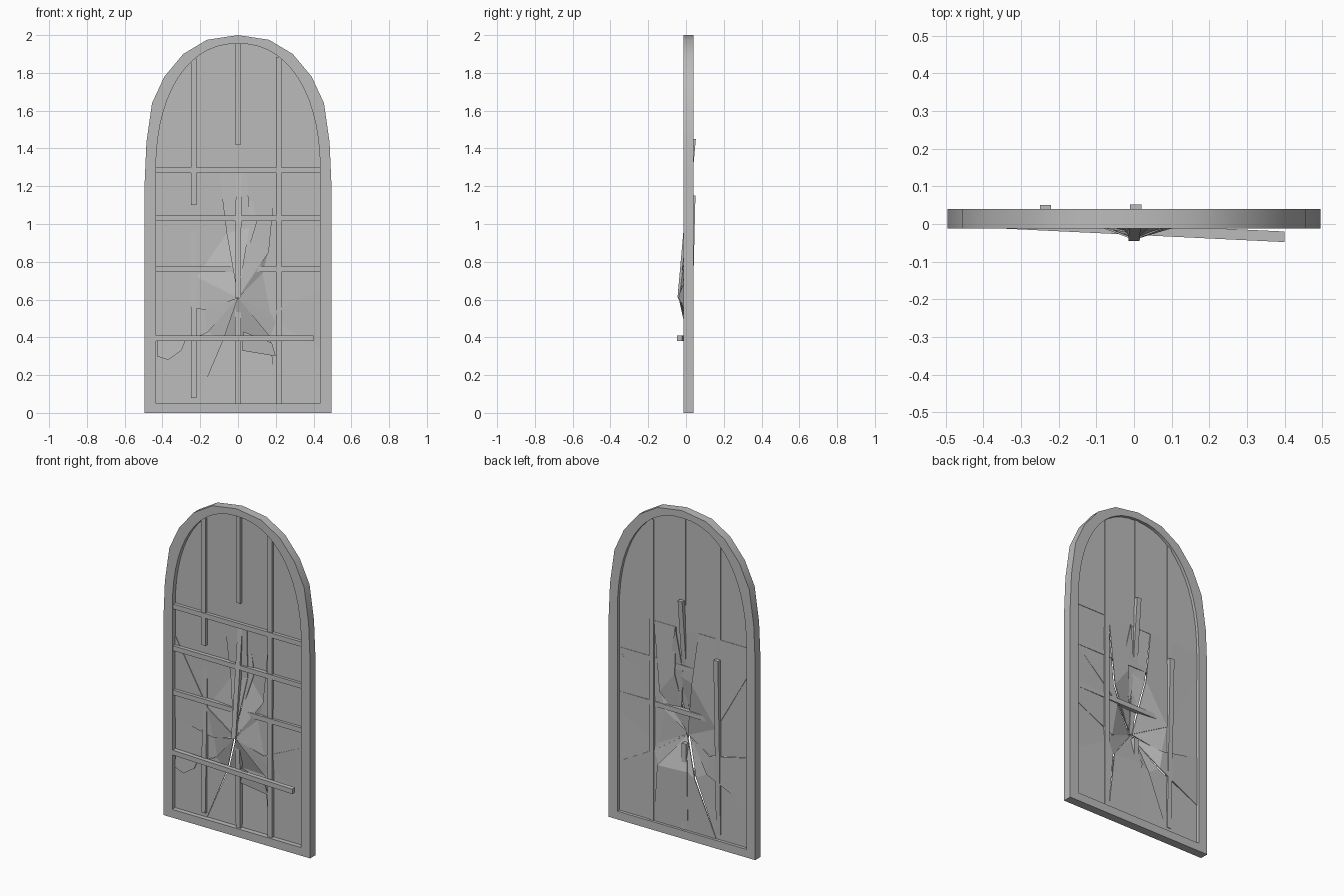
import bpy, bmesh, math, random
from mathutils import Vector

random.seed(4)
default = bpy.data.objects.get("Cube")
if default:
    bpy.data.objects.remove(default, do_unlink=True)

grey = bpy.data.materials.new("plain_grey")
grey.use_nodes = True
colour = (0.5, 0.5, 0.5, 1)
grey.diffuse_color = colour
grey.node_tree.nodes["Principled BSDF"].inputs["Base Color"].default_value = colour


def link(name, data):
    obj = bpy.data.objects.new(name, data)
    bpy.context.collection.objects.link(obj)
    obj.data.materials.append(grey)
    return obj


def prism(name, points, depth):
    """Polygon of 3D points, extruded backwards along y."""
    bm = bmesh.new()
    face = bm.faces.new([bm.verts.new(p) for p in points])
    grown = bmesh.ops.extrude_face_region(bm, geom=[face], use_keep_orig=True)
    moved = [v for v in grown["geom"] if isinstance(v, bmesh.types.BMVert)]
    bmesh.ops.translate(bm, verts=moved, vec=(0, depth, 0))
    bmesh.ops.recalc_face_normals(bm, faces=bm.faces)
    mesh = bpy.data.meshes.new(name)
    bm.to_mesh(mesh)
    bm.free()
    return link(name, mesh)


def bar(name, start, end, width=0.03, depth=0.026):
    """Lead bar between two points, the points being on its front face."""
    a, b = Vector(start), Vector(end)
    side = Vector((0, 1, 0)).cross(b - a).normalized() * width / 2
    return prism(name, [a - side, b - side, b + side, a + side], depth)


def mirrored(half):
    """Half outline from bottom to apex, completed on the other side."""
    return half + [(-x, z) for x, z in reversed(half) if x > 0.001]


# Arched outlines
outer = mirrored([(0.495, 0), (0.495, 1.2), (0.485, 1.43), (0.455, 1.64),
                  (0.39, 1.78), (0.29, 1.9), (0.165, 1.975), (0, 2)])
SIDE, SPRING, RISE = 0.435, 1.27, 0.685


def arch(t):
    c, s = max(math.cos(t), 0), math.sin(t)
    return SIDE * c ** 0.9, SPRING + RISE * s ** 0.9


arch_half = [arch(math.pi / 2 * i / 14) for i in range(14)] + [(0, SPRING + RISE)]
inner = mirrored([(SIDE, 0.05)] + arch_half)

# Frame: filled outline with a hole
curve = bpy.data.curves.new("frame", "CURVE")
curve.dimensions = "2D"
curve.fill_mode = "BOTH"
curve.extrude = 0.026
for loop in (outer, inner):
    spline = curve.splines.new("POLY")
    spline.points.add(len(loop) - 1)
    for point, (x, z) in zip(spline.points, loop):
        point.co = (x, z, 0, 1)
    spline.use_cyclic_u = True
frame = link("frame", curve)
frame.rotation_euler.x = math.pi / 2
frame.location.y = 0.014
bpy.ops.object.select_all(action="DESELECT")
frame.select_set(True)
bpy.context.view_layer.objects.active = frame
bpy.ops.object.convert(target="MESH")
bpy.ops.object.shade_smooth_by_angle(angle=math.radians(35))

# Unbroken upper glass
GLASS, THICK = 0.016, 0.005
prism("upper_glass", [(x, GLASS, z) for x, z in mirrored(arch_half)], THICK)

# Broken lower glass: cracks run from the hub through a bend to the edge
hub = (0, 0.61)
bends = [(0.17, 0.53), (0.13, 0.74), (0.16, 0.85), (0.06, 0.98),
         (-0.06, 0.95), (-0.22, 0.72), (-0.18, 0.545), (-0.16, 0.43),
         (-0.08, 0.38), (-0.03, 0.41), (0.17, 0.4), (0.2, 0.48)]
ends = [(SIDE, 0.65), (SIDE, 1.02), (0.2, SPRING), (0.05, SPRING),
        (-0.1, SPRING), (-SIDE, 1.1), (-SIDE, 0.6), (-SIDE, 0.3),
        (-0.22, 0.05), (-0.03, 0.05), (0.2, 0.05), (SIDE, 0.35)]
for i in range(len(bends)):
    j = (i + 1) % len(bends)
    push = random.uniform(-0.01, 0.012)
    tip = random.uniform(-0.045, -0.015)
    lean = [GLASS + push + random.uniform(-0.006, 0.006) for _ in range(2)]
    bend_a = (bends[i][0], lean[0], bends[i][1])
    bend_b = (bends[j][0], lean[1], bends[j][1])
    prism("inner_shard", [(hub[0], tip, hub[1]), bend_a, bend_b], THICK)
    rim = [ends[i], ends[j]]
    if ends[i][0] != ends[j][0] and ends[i][1] != ends[j][1]:
        corner_z = SPRING if ends[i][1] > hub[1] else 0.05
        rim.insert(1, (math.copysign(SIDE, ends[i][0] + ends[j][0]), corner_z))
    edge = [(x, GLASS + push * 0.3, z) for x, z in rim]
    prism("outer_shard", [bend_a] + edge + [bend_b], THICK)

# Loose splinters
prism("tall_splinter", [(0.05, 0.03, 1.27), (0.1, 0.012, 1.01),
                        (0.03, -0.005, 0.78), (0.01, 0.01, 1)], THICK)
prism("low_splinter", [(0.02, -0.003, 0.33), (0.2, 0.005, 0.3),
                       (0.18, -0.003, 0.37), (0.03, -0.012, 0.43)], THICK)
prism("corner_splinter", [(-0.43, 0.008, 0.3), (-0.37, 0.006, 0.28),
                          (-0.3, 0.006, 0.33), (-0.28, 0.008, 0.38),
                          (-0.43, 0.01, 0.38)], THICK)

# Upright bars, the middle one snapped and swung through the glass
bar("right_upright_top", (-0.235, 0, 1.1), (-0.235, 0, 1.875))
bar("right_upright_snapped", (-0.235, -0.002, 0.08), (-0.235, 0.024, 1.15))
bar("left_upright", (0.215, 0, 0.05), (0.215, 0, 1.885))
bar("middle_upright_top", (0, 0, 1.42), (0, 0, 1.955))
bar("middle_upright_snapped", (0, -0.045, 0.61), (0.005, 0.03, 1.45), depth=0.022)
bar("middle_upright_low", (0, 0, 0.05), (0, -0.006, 0.57))

# Cross bars, the lowest hanging forward at one end
for height in (1.285, 1.03, 0.76):
    bar("cross_bar", (-SIDE, -0.004, height), (SIDE, -0.004, height), depth=0.024)
bar("hanging_cross_bar", (-SIDE, -0.008, 0.395), (0.4, -0.048, 0.395), depth=0.028)
